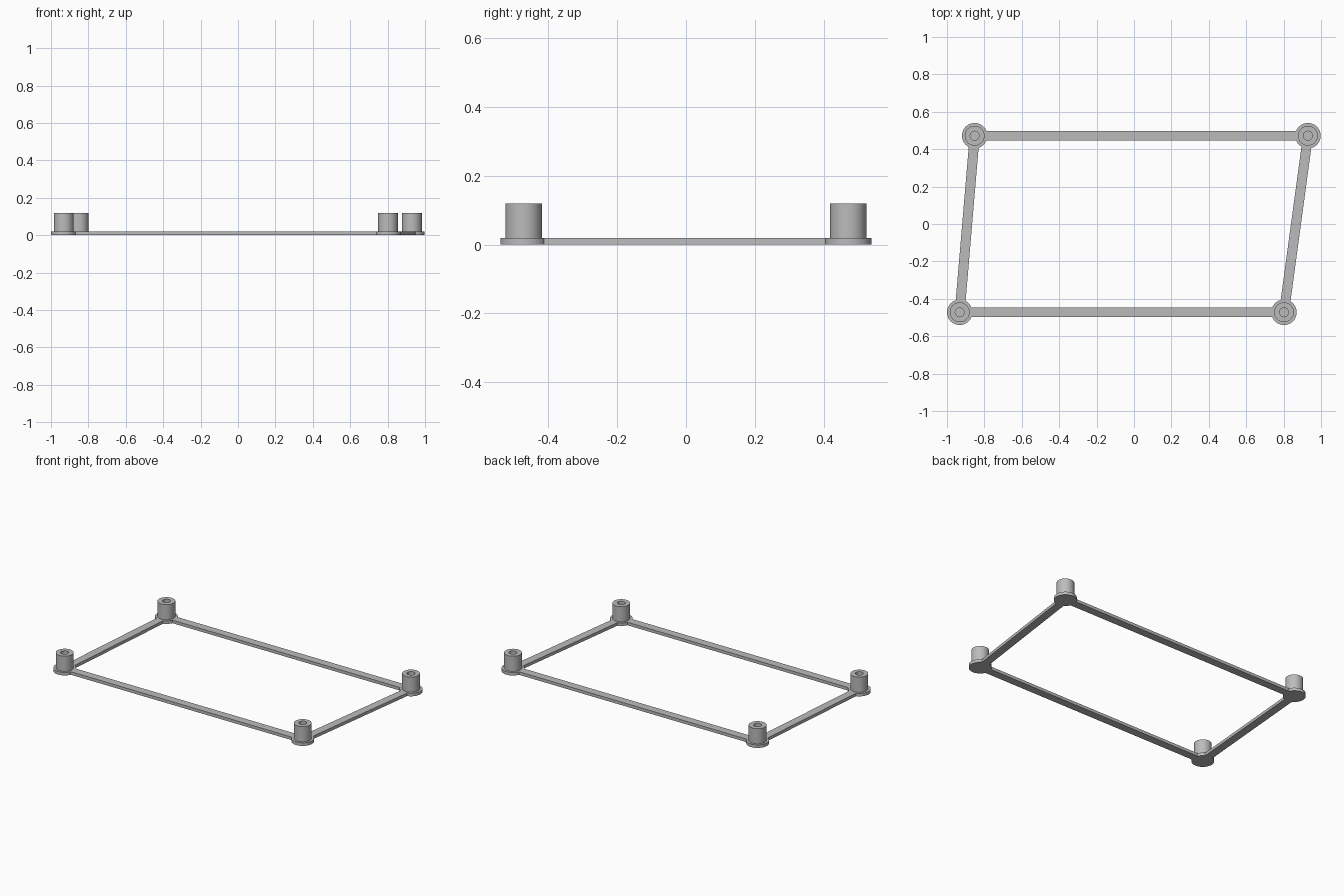
import bpy
import bmesh
import math
from mathutils import Vector

if "Cube" in bpy.data.objects:
    bpy.data.objects.remove(bpy.data.objects["Cube"])

PLATE = 0.02        # thickness of flanges and bars
TOP = 0.12          # top of the standoffs
FLANGE_R, BOSS_R, HOLE_R = 0.068, 0.053, 0.024
BAR_W = 0.053

grey = bpy.data.materials.new("light grey")
grey.use_nodes = True
colour = (0.5, 0.5, 0.5, 1)
grey.diffuse_color = colour
grey.node_tree.nodes["Principled BSDF"].inputs["Base Color"].default_value = colour


def add_object(name, bm, location):
    bmesh.ops.recalc_face_normals(bm, faces=bm.faces)
    mesh = bpy.data.meshes.new(name)
    bm.to_mesh(mesh)
    bm.free()
    mesh.materials.append(grey)
    obj = bpy.data.objects.new(name, mesh)
    obj.location = location
    bpy.context.collection.objects.link(obj)
    return obj


def standoff(name, centre):
    """Flanged post with a blind screw hole, turned from one profile."""
    profile = [(0, 0), (FLANGE_R, 0), (FLANGE_R, PLATE), (BOSS_R, PLATE),
               (BOSS_R, TOP), (HOLE_R, TOP), (HOLE_R, PLATE), (0, PLATE)]
    bm = bmesh.new()
    verts = [bm.verts.new((r, 0, z)) for r, z in profile]
    edges = [bm.edges.new(pair) for pair in zip(verts, verts[1:])]
    bmesh.ops.spin(bm, geom=verts + edges, cent=(0, 0, 0), axis=(0, 0, 1),
                   angle=math.tau, steps=48)
    bmesh.ops.remove_doubles(bm, verts=bm.verts, dist=0.0001)
    obj = add_object(name, bm, centre)
    bpy.ops.object.select_all(action='DESELECT')
    obj.select_set(True)
    bpy.context.view_layer.objects.active = obj
    bpy.ops.object.shade_smooth_by_angle(angle=math.radians(30))


def bar(name, start, end):
    """Flat strip whose ends stop just inside the flange rims."""
    along = end - start
    length = along.length - 2 * 0.0615
    bm = bmesh.new()
    bmesh.ops.create_cube(bm, size=1)
    bmesh.ops.scale(bm, vec=(length, BAR_W, PLATE), verts=bm.verts)
    middle = (start + end) / 2 + Vector((0, 0, PLATE / 2))
    obj = add_object(name, bm, middle)
    obj.rotation_euler.z = math.atan2(along.y, along.x)


# Corner positions of the skewed frame
corners = {
    "front_right": Vector((-0.932, -0.472, 0)),
    "front_left": Vector((0.802, -0.472, 0)),
    "back_left": Vector((0.930, 0.472, 0)),
    "back_right": Vector((-0.852, 0.472, 0)),
}
for corner, centre in corners.items():
    standoff(corner + "_standoff", centre)

# Connecting bars around the frame
points = list(corners.values())
for i, side in enumerate(("front", "left", "back", "right")):
    bar(side + "_bar", points[i], points[(i + 1) % 4])
